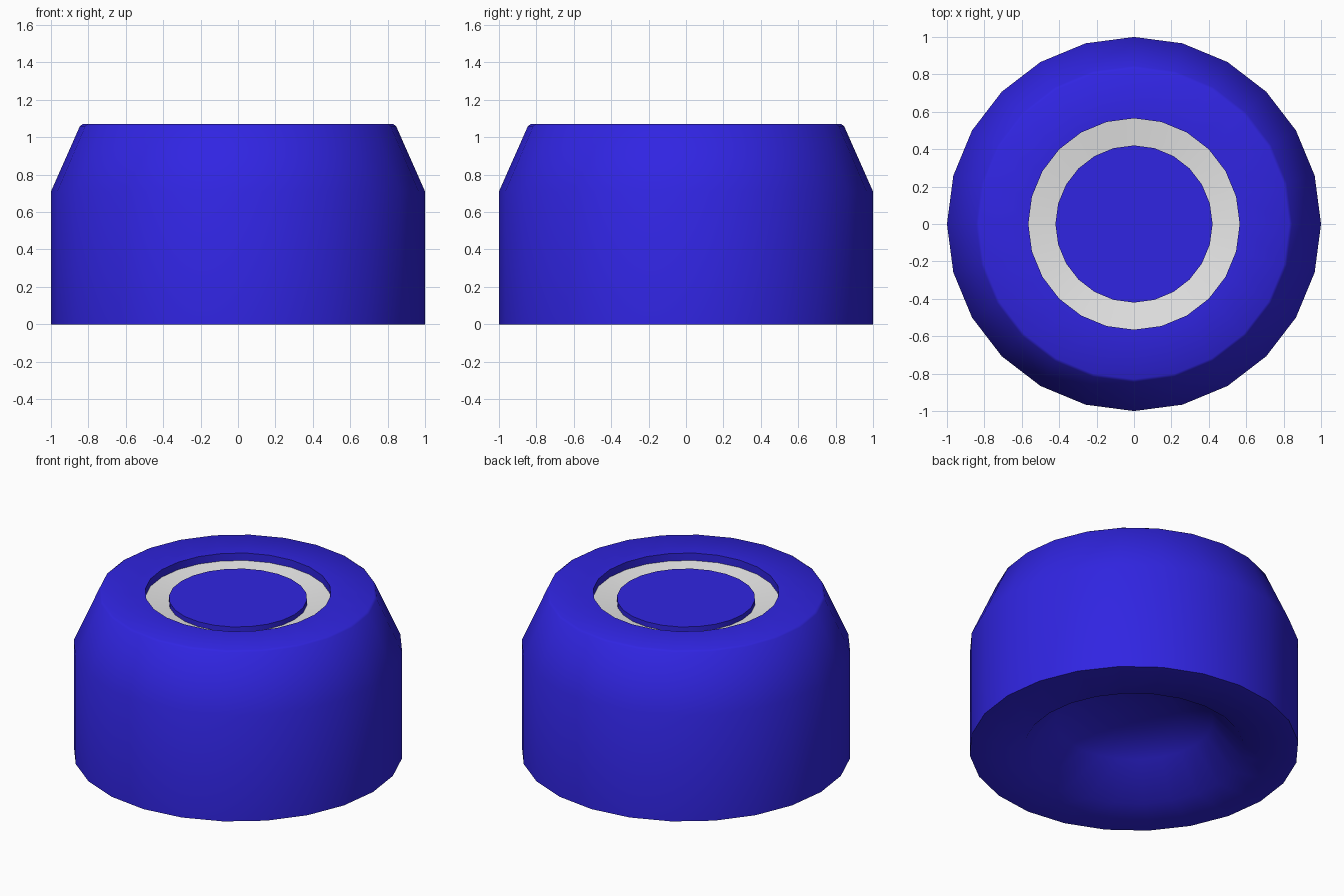
import bpy
import bmesh
from math import cos, sin, tau, radians

cube = bpy.data.objects.get("Cube")
if cube:
    bpy.data.objects.remove(cube, do_unlink=True)

SIDES = 24


def material(name, rgb):
    mat = bpy.data.materials.new(name)
    mat.use_nodes = True
    mat.diffuse_color = (*rgb, 1)
    mat.node_tree.nodes["Principled BSDF"].inputs["Base Color"].default_value = (*rgb, 1)
    return mat


def lathe(name, profile, mat):
    """Revolve (radius, height) points around z; radius 0 closes to a point."""
    bm = bmesh.new()
    rings = []
    for r, z in profile:
        if r == 0:
            rings.append([bm.verts.new((0, 0, z))] * SIDES)
        else:
            rings.append([bm.verts.new((r * cos(tau * i / SIDES), r * sin(tau * i / SIDES), z))
                          for i in range(SIDES)])
    for low, high in zip(rings, rings[1:]):
        for i in range(SIDES):
            j = (i + 1) % SIDES
            corners = dict.fromkeys((low[i], low[j], high[j], high[i]))
            bm.faces.new(list(corners))
    mesh = bpy.data.meshes.new(name)
    bm.to_mesh(mesh)
    bm.free()
    mesh.materials.append(mat)
    obj = bpy.data.objects.new(name, mesh)
    bpy.context.collection.objects.link(obj)
    bpy.ops.object.select_all(action='DESELECT')
    obj.select_set(True)
    bpy.context.view_layer.objects.active = obj
    bpy.ops.object.shade_smooth_by_angle(angle=radians(50))
    return obj


blue = material("deep blue", (0.03, 0.018, 0.76))
grey = material("light grey", (0.8, 0.8, 0.8))

# Body: hollow dished underside, straight wall, sloped shoulder, flat top, groove wall
lathe("body", [(0, 0.3), (0.25, 0.28), (0.48, 0.2), (0.67, 0), (1, 0), (1, 0.71),
               (0.845, 1.06), (0.83, 1.07), (0.565, 1.07), (0.565, 1.02)], blue)

# Ring at the bottom of the groove, sloping slightly inward
lathe("groove_ring", [(0.565, 1.02), (0.42, 1.0)], grey)

# Button in the middle, a little below the top face
lathe("centre_button", [(0.42, 1.0), (0.42, 1.033), (0, 1.033)], blue)
